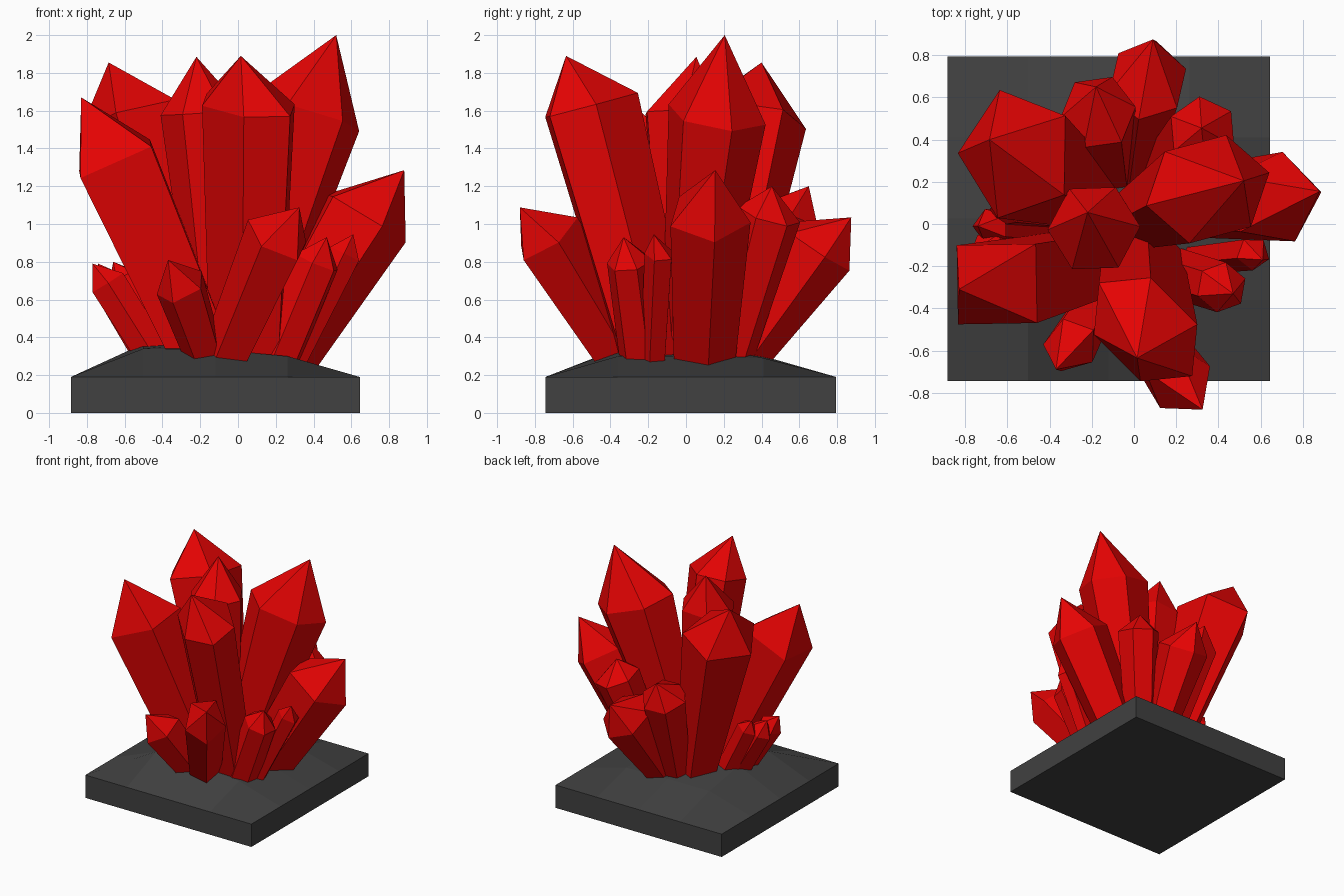
import bpy, bmesh, math
from mathutils import Vector

if "Cube" in bpy.data.objects:
    bpy.data.objects.remove(bpy.data.objects["Cube"])


def material(name, rgb):
    m = bpy.data.materials.new(name)
    m.diffuse_color = (*rgb, 1)
    m.use_nodes = True
    m.node_tree.nodes["Principled BSDF"].inputs["Base Color"].default_value = m.diffuse_color
    return m


RED = material("crystal red", (0.78, 0.001, 0.001))
GREY = material("dark rock grey", (0.052, 0.052, 0.052))


def finish(bm, name, mat):
    bmesh.ops.recalc_face_normals(bm, faces=bm.faces)
    me = bpy.data.meshes.new(name)
    bm.to_mesh(me)
    bm.free()
    me.materials.append(mat)
    ob = bpy.data.objects.new(name, me)
    bpy.context.collection.objects.link(ob)


def crystal(name, foot, foot_r, shoulder, r, tip, sides, twist, stretch=(0, 1)):
    """Flaring prism from foot to shoulder, closed by an off-centre point.
    Rings lie square to the axis; radius, twist and stretch (direction, factor)
    are seen from above."""
    foot, shoulder = Vector((*foot, 0.26)), Vector(shoulder)
    ax = shoulder - foot
    sa = math.radians(stretch[0])
    sx, sy = math.cos(sa), math.sin(sa)
    bm = bmesh.new()
    rings = []
    for c, rad in ((foot, foot_r), (shoulder, r)):
        ring = []
        for i in range(sides):
            a = math.radians(twist) + math.tau * i / sides
            x, y = rad * math.cos(a), rad * math.sin(a)
            extra = (x * sx + y * sy) * (stretch[1] - 1)
            x, y = x + extra * sx, y + extra * sy
            ring.append(bm.verts.new(c + Vector((x, y, -(x * ax.x + y * ax.y) / ax.z))))
        rings.append(ring)
    low, high = rings
    top = bm.verts.new(tip)
    bm.faces.new(low[::-1])
    for i in range(sides):
        j = (i + 1) % sides
        bm.faces.new((low[i], low[j], high[j], high[i]))
        bm.faces.new((high[i], high[j], top))
    finish(bm, name, RED)


# Rock base: square slab whose top is a 4x4 grid with the inner points raised
bm = bmesh.new()
N = 4
rise = ((0.34, 0.365, 0.30), (0.335, 0.375, 0.30), (0.30, 0.30, 0.29))
grid = []
for i in range(N + 1):
    x = -0.885 + 1.53 * i / N
    row = []
    for j in range(N + 1):
        y = -0.745 + 1.54 * j / N
        inner = 0 < i < N and 0 < j < N
        row.append(bm.verts.new((x, y, rise[i - 1][j - 1] if inner else 0.19)))
    grid.append(row)
for i in range(N):
    for j in range(N):
        bm.faces.new((grid[i][j], grid[i + 1][j], grid[i + 1][j + 1], grid[i][j + 1]))
rim = [e for e in bm.edges if e.is_boundary]
ext = bmesh.ops.extrude_edge_only(bm, edges=rim)["geom"]
for v in ext:
    if isinstance(v, bmesh.types.BMVert):
        v.co.z = 0
bmesh.ops.contextual_create(bm, geom=[e for e in ext if isinstance(e, bmesh.types.BMEdge)])
finish(bm, "rock_base", GREY)

# Large crystals
crystal("tallest_crystal", (-0.01, 0.01), 0.14, (0.35, 0.165, 1.58), 0.26, (0.52, 0.205, 2.0), 6, 15, (15, 1.16))
crystal("front_crystal", (0.04, -0.14), 0.17, (0.055, -0.50, 1.63), 0.22, (0.015, -0.635, 1.89), 6, 15, (135, 1.42))
crystal("centre_crystal", (-0.10, 0.0), 0.12, (-0.19, -0.02, 1.59), 0.22, (-0.22, 0.055, 1.885), 6, 2)
crystal("back_left_crystal", (-0.20, 0.14), 0.15, (-0.555, 0.33, 1.57), 0.28, (-0.685, 0.40, 1.855), 5, 179, (90, 1.14))
crystal("front_left_crystal", (-0.17, -0.17), 0.20, (-0.65, -0.285, 1.345), 0.265, (-0.83, -0.31, 1.67), 4, 46)

# Medium crystals
crystal("right_crystal", (0.19, 0.09), 0.17, (0.665, 0.12, 1.04), 0.225, (0.88, 0.155, 1.285), 5, 8)
crystal("back_crystal", (0.0, 0.27), 0.11, (0.065, 0.68, 0.88), 0.19, (0.09, 0.875, 1.035), 6, 17)
crystal("low_front_crystal", (-0.08, -0.32), 0.12, (0.21, -0.735, 0.93), 0.162, (0.325, -0.88, 1.088), 5, 310)
crystal("back_right_crystal", (0.12, 0.22), 0.12, (0.325, 0.44, 1.05), 0.165, (0.32, 0.455, 1.2), 6, 35)
crystal("rear_left_crystal", (-0.10, 0.25), 0.11, (-0.17, 0.53, 1.04), 0.18, (-0.18, 0.65, 1.2), 6, 8)

# Small crystals
crystal("small_front_left_crystal", (-0.16, -0.33), 0.10, (-0.30, -0.575, 0.67), 0.13, (-0.37, -0.69, 0.81), 5, 250)
crystal("small_left_crystal_a", (-0.42, -0.03), 0.09, (-0.68, -0.01, 0.69), 0.085, (-0.74, -0.01, 0.79), 5, 180)
crystal("small_left_crystal_b", (-0.38, 0.04), 0.08, (-0.61, 0.06, 0.72), 0.075, (-0.66, 0.08, 0.80), 5, 100)
crystal("small_left_crystal_c", (-0.42, -0.10), 0.08, (-0.69, -0.12, 0.69), 0.085, (-0.77, -0.13, 0.79), 5, 200)
crystal("small_right_crystal_a", (0.19, -0.23), 0.12, (0.415, -0.30, 0.80), 0.12, (0.47, -0.33, 0.93), 6, 20)
crystal("small_right_crystal_b", (0.28, -0.17), 0.07, (0.565, -0.14, 0.84), 0.08, (0.61, -0.17, 0.945), 5, 340)
